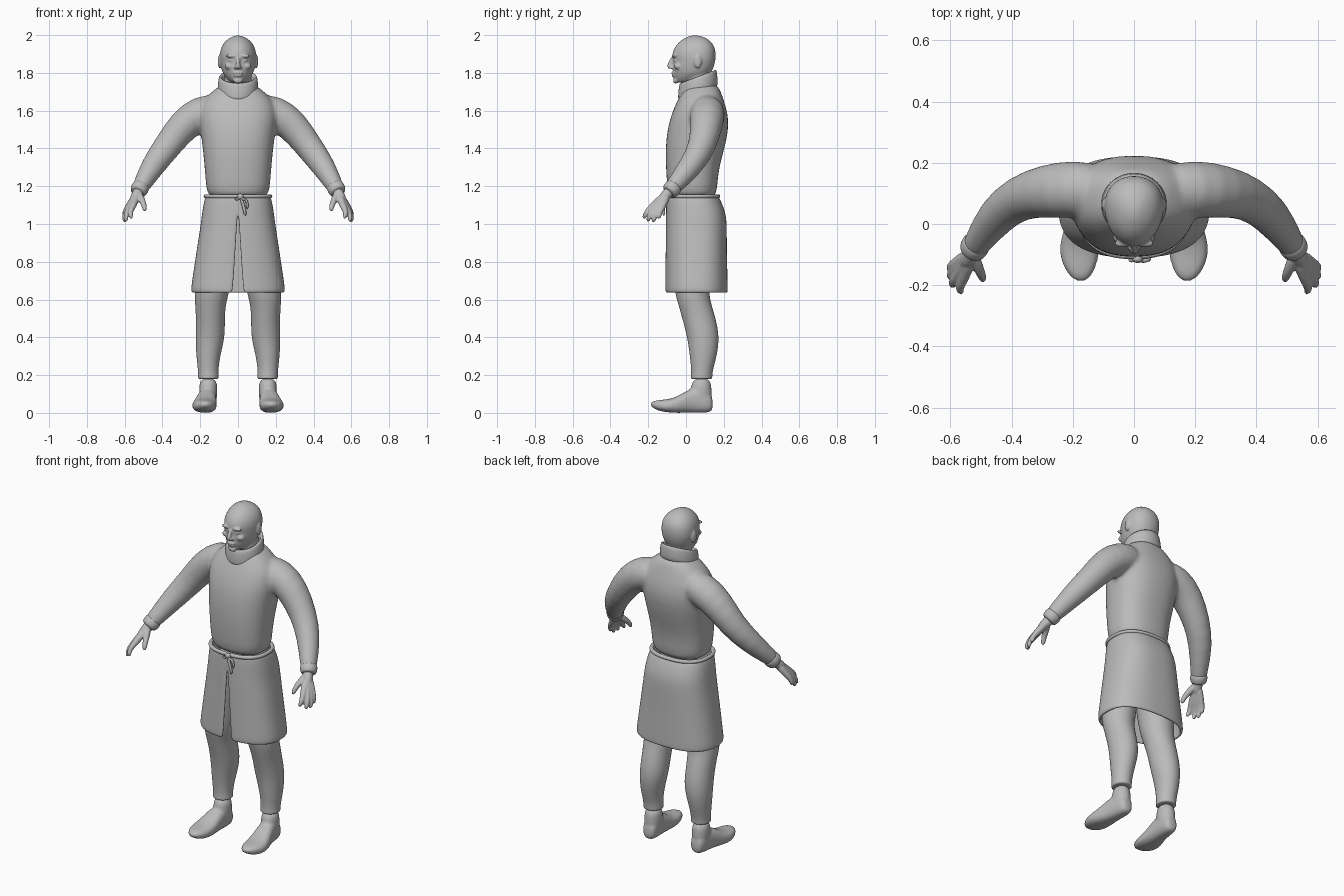
import bpy, bmesh, math
from mathutils import Vector, Matrix

if "Cube" in bpy.data.objects:
    bpy.data.objects.remove(bpy.data.objects["Cube"], do_unlink=True)

grey = bpy.data.materials.new("plain_grey")
grey.use_nodes = True
grey.diffuse_color = (0.5, 0.5, 0.5, 1)
grey.node_tree.nodes["Principled BSDF"].inputs["Base Color"].default_value = grey.diffuse_color


def spow(v, e):
    return math.copysign(abs(v) ** e, v)


def hring(z, yf, yb, hw, cx=0, n=2.0, tilt=0, egg=0, gap=None, seg=32):
    """Level superellipse ring; a gap leaves it open at the front."""
    mid, hy, pts = (yf + yb) / 2, (yb - yf) / 2, []
    d = 0 if gap is None else (gap / hw) ** (n / 2)
    count = seg if gap is None else seg + 1
    for i in range(count):
        a = -math.pi / 2 + d + (2 * math.pi - 2 * d) * i / seg
        c, s = spow(math.cos(a), 2 / n), spow(math.sin(a), 2 / n)
        y = mid + hy * s
        pts.append(Vector((cx + hw * c * (1 + egg * s), y, z + tilt * (y - mid))))
    return pts


def loft(bm, rings, closed=True, caps=True, loop=False):
    rows = [[bm.verts.new(p) for p in r] for r in rings]
    pairs = list(zip(rows, rows[1:])) + ([(rows[-1], rows[0])] if loop else [])
    for a, b in pairs:
        for i in range(len(a) if closed else len(a) - 1):
            j = (i + 1) % len(a)
            bm.faces.new((a[i], a[j], b[j], b[i]))
    if caps and not loop:
        bm.faces.new(rows[0][::-1])
        bm.faces.new(rows[-1])


def tube(bm, pts, radii, seg=12):
    pts, rings = [Vector(p) for p in pts], []
    for i, p in enumerate(pts):
        t = (pts[min(i + 1, len(pts) - 1)] - pts[max(i - 1, 0)]).normalized()
        u = t.cross(Vector((0, 1, 0))).normalized()
        v = t.cross(u)
        rings.append([p + radii[i] * (u * math.cos(k * math.tau / seg) + v * math.sin(k * math.tau / seg))
                      for k in range(seg)])
    loft(bm, rings)


def blob(bm, pos, size):
    bmesh.ops.create_uvsphere(bm, u_segments=16, v_segments=10, radius=1,
                              matrix=Matrix.Translation(pos) @ Matrix.Diagonal((*size, 1)))


def finish(bm, name, sub=1, solid=0, voxel=0, smooth=4, mirror=False):
    bmesh.ops.recalc_face_normals(bm, faces=bm.faces)
    me = bpy.data.meshes.new(name)
    bm.to_mesh(me)
    bm.free()
    me.polygons.foreach_set("use_smooth", [True] * len(me.polygons))
    me.materials.append(grey)
    ob = bpy.data.objects.new(name, me)
    bpy.context.collection.objects.link(ob)
    if solid:
        m = ob.modifiers.new("thickness", 'SOLIDIFY')
        m.thickness, m.offset = solid, -1
    if sub:
        m = ob.modifiers.new("round", 'SUBSURF')
        m.levels = m.render_levels = sub
    if voxel:
        m = ob.modifiers.new("blend", 'REMESH')
        m.mode, m.voxel_size, m.use_smooth_shade = 'VOXEL', voxel, True
        m = ob.modifiers.new("soften", 'SMOOTH')
        m.factor, m.iterations = 0.5, smooth
    if mirror:
        ob.modifiers.new("other_side", 'MIRROR')
    return ob


# Tunic body blended with both sleeves
bm = bmesh.new()
body = [(1.12, -.088, .16, .16), (1.2, -.1, .165, .17), (1.3, -.107, .175, .177), (1.4, -.109, .205, .187),
        (1.5, -.1, .226, .2), (1.58, -.078, .224, .21), (1.65, -.048, .202, .19), (1.7, -.02, .185, .14),
        (1.75, .0, .165, .08)]
loft(bm, [hring(*r, n=2.4) for r in body])
for s in (1, -1):
    path = [(.08, .11, 1.61), (.2, .115, 1.59), (.29, .108, 1.525), (.375, .088, 1.41), (.45, .03, 1.31),
            (.51, -.06, 1.205), (.53, -.088, 1.172)]
    tube(bm, [(s * x, y, z) for x, y, z in path], [.085, .097, .088, .074, .066, .047, .042], 20)
finish(bm, "tunic_body", voxel=.011, smooth=8)

# Sleeve cuffs
bm = bmesh.new()
tube(bm, [(.508, -.056, 1.208), (.516, -.066, 1.194), (.528, -.086, 1.174), (.533, -.094, 1.165)],
     [.04, .049, .046, .036], 20)
finish(bm, "sleeve_cuff", sub=2, mirror=True)

# Hands: each digit runs from the wrist so the palm forms where they overlap
bm = bmesh.new()
wrist = (.53, -.095, 1.165)
digits = [[(.558, -.183, 1.09), (.574, -.212, 1.06), (.562, -.226, 1.026)],
          [(.576, -.167, 1.08), (.596, -.192, 1.047), (.592, -.205, 1.01)],
          [(.583, -.147, 1.08), (.602, -.166, 1.043), (.6, -.175, 1.006)],
          [(.583, -.127, 1.087), (.602, -.14, 1.058), (.603, -.146, 1.025)]]
for d in digits:
    tube(bm, [wrist] + d, [.026, .018, .014, .011])
tube(bm, [wrist, (.508, -.145, 1.125), (.497, -.17, 1.1), (.492, -.187, 1.065)], [.024, .018, .015, .011])
tube(bm, [(.515, -.07, 1.19), wrist, (.558, -.14, 1.115)], [.03, .03, .027])
finish(bm, "hand", voxel=.005, smooth=3, mirror=True)

# Head with face features and neck
bm = bmesh.new()
skull = [(1.745, -.05, .04, .03), (1.765, -.062, .1, .055), (1.795, -.068, .13, .08), (1.83, -.072, .148, .09),
         (1.865, -.068, .156, .096), (1.89, -.075, .158, .097), (1.925, -.067, .156, .093),
         (1.96, -.043, .14, .076), (1.985, -.008, .11, .047), (1.999, .03, .065, .012)]
loft(bm, [hring(*r, n=2.1, egg=.12) for r in skull])
tube(bm, [(0, .07, 1.65), (0, .07, 1.75), (0, .065, 1.85)], [.08, .075, .07], 20)
tube(bm, [(0, -.068, 1.885), (0, -.08, 1.86), (0, -.09, 1.835), (0, -.08, 1.822)], [.009, .011, .015, .012])
blob(bm, (0, -.066, 1.8), (.027, .013, .007))
blob(bm, (0, -.065, 1.786), (.024, .013, .007))
blob(bm, (0, -.054, 1.759), (.026, .015, .016))
for s in (1, -1):
    blob(bm, (s * .013, -.077, 1.828), (.009, .012, .008))
    blob(bm, (s * .036, -.063, 1.889), (.03, .014, .009))
    blob(bm, (s * .034, -.055, 1.866), (.016, .012, .008))
    blob(bm, (s * .045, -.042, 1.835), (.026, .022, .018))
    blob(bm, (s * .098, .062, 1.86), (.009, .021, .036))
finish(bm, "head", voxel=.0055, smooth=3)

# Standing collar, higher at the back
bm = bmesh.new()
profile = [(1.69, .0), (1.705, .006), (1.77, .0), (1.783, -.006), (1.78, -.02), (1.71, -.022), (1.69, -.015)]
loft(bm, [hring(z, -.038 - d, .164 + d, .104 + d, tilt=.38) for z, d in profile], loop=True)
finish(bm, "collar")

# Skirt with a front slit, open underneath
bm = bmesh.new()
skirt = [(1.15, -.1, .167, .168, 0), (1.13, -.104, .182, .178, 0), (1.06, -.106, .21, .19, 0),
         (1.0, -.107, .216, .197, .005), (.9, -.108, .216, .213, .011), (.8, -.109, .218, .228, .017),
         (.7, -.11, .22, .243, .024), (.655, -.111, .221, .249, .028), (.635, -.108, .22, .245, .032)]
loft(bm, [hring(*r[:4], n=2.5, gap=r[4], seg=48) for r in skirt], closed=False, caps=False)
bmesh.ops.remove_doubles(bm, verts=bm.verts, dist=.0005)
finish(bm, "skirt", solid=.016, sub=2)

# Cord belt
curve = bpy.data.curves.new("belt", 'CURVE')
curve.dimensions, curve.bevel_depth, curve.bevel_resolution = '3D', .011, 3
line = curve.splines.new('POLY')
loop_pts = hring(1.147, -.104, .17, .171, n=2.4, seg=64)
line.points.add(len(loop_pts) - 1)
for p, co in zip(line.points, loop_pts):
    p.co = (*co, 1)
line.use_cyclic_u = True
curve.materials.append(grey)
bpy.context.collection.objects.link(bpy.data.objects.new("belt", curve))

# Belt knot and hanging ends
bm = bmesh.new()
blob(bm, (.012, -.114, 1.145), (.018, .014, .016))
tube(bm, [(.012, -.116, 1.14), (.03, -.12, 1.1), (.04, -.117, 1.04)], [.008, .008, .01])
tube(bm, [(.012, -.116, 1.145), (.03, -.121, 1.125), (.048, -.117, 1.135), (.05, -.114, 1.075)],
     [.007, .007, .007, .008])
tube(bm, [(.012, -.116, 1.14), (-.012, -.12, 1.125), (-.015, -.116, 1.14)], [.007, .007, .007])
finish(bm, "belt_knot")

# Trouser legs
bm = bmesh.new()
leg = [(.178, .027, .136, .052, .157), (.185, .025, .14, .055, .157), (.22, .029, .14, .053, .158),
       (.3, .02, .164, .063, .158), (.4, .007, .178, .079, .147), (.5, -.02, .158, .076, .146),
       (.58, -.043, .133, .082, .146), (.64, -.06, .12, .093, .138), (.8, -.08, .14, .1, .122),
       (1.0, -.085, .16, .095, .1), (1.1, -.08, .15, .08, .09)]
loft(bm, [hring(*r, seg=24) for r in leg])
finish(bm, "trouser_leg", sub=2, mirror=True)

# Shoes: lengthwise loft blended with an ankle
bm = bmesh.new()
shoe = [(.143, .158, .026, .025, .08), (.125, .158, .042, .01, .13), (.07, .16, .047, .008, .15),
        (.015, .166, .052, .01, .135), (-.05, .176, .065, .008, .092), (-.1, .179, .066, .012, .08),
        (-.15, .177, .05, .02, .077), (-.178, .174, .028, .038, .07), (-.188, .174, .01, .048, .06)]
rings = []
for y, cx, hw, lo, hi in shoe:
    angles = [k * math.tau / 24 for k in range(24)]
    rings.append([Vector((cx + hw * spow(math.cos(a), .8), y,
                          (lo + hi) / 2 + (hi - lo) / 2 * spow(math.sin(a), .8))) for a in angles])
loft(bm, rings)
loft(bm, [hring(.05, .02, .14, .046, .158), hring(.12, .022, .137, .049, .158), hring(.2, .032, .132, .048, .157)])
shoe_ob = finish(bm, "shoe", voxel=.008, smooth=5, mirror=True)
shoe_ob.location.z = -.009
